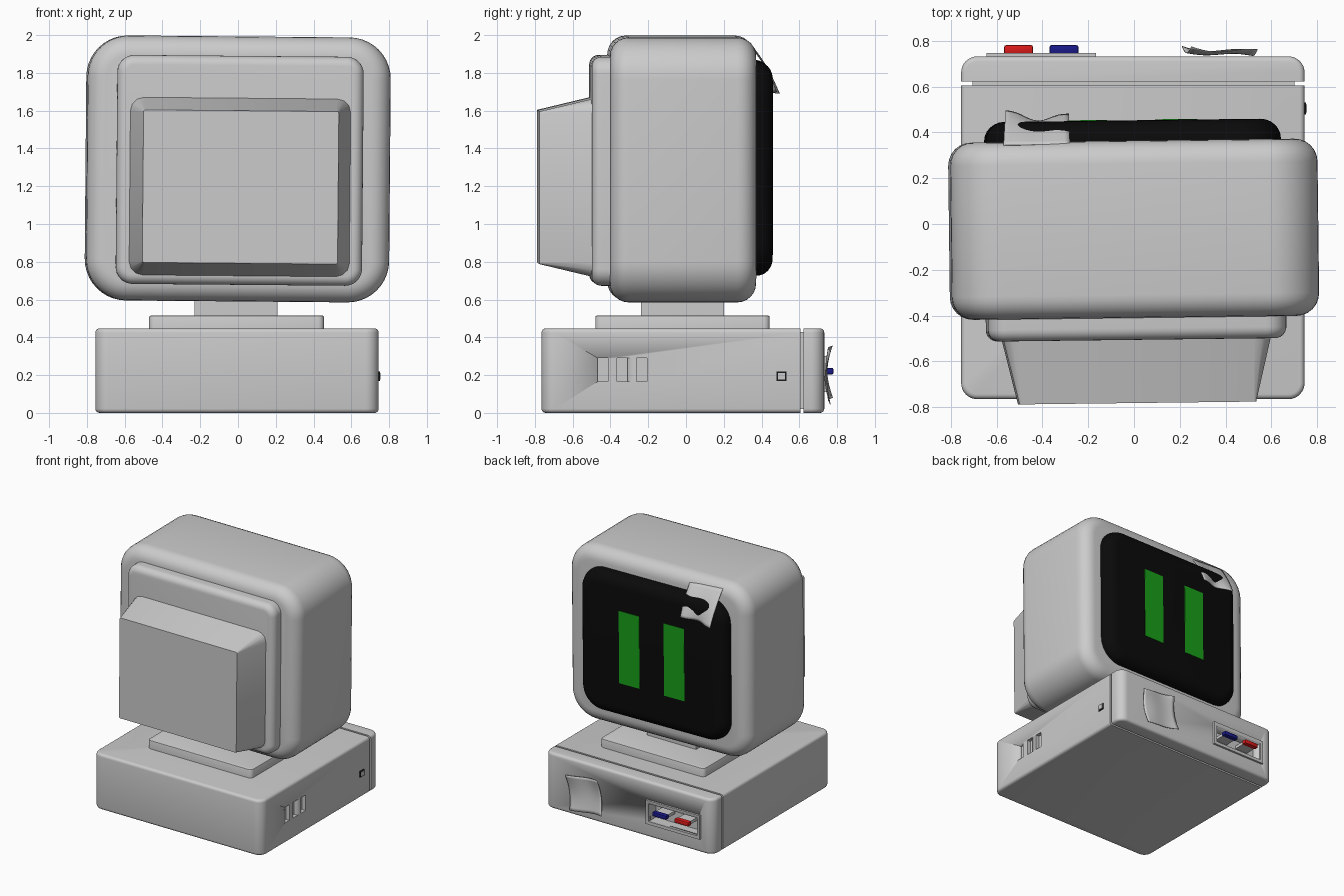
import bpy, bmesh
from math import sin, cos, pi, radians
from mathutils import Matrix, Vector

if "Cube" in bpy.data.objects:
    bpy.data.objects.remove(bpy.data.objects["Cube"])


def finish(name, bm, color=None):
    bmesh.ops.recalc_face_normals(bm, faces=bm.faces)
    me = bpy.data.meshes.new(name)
    bm.to_mesh(me)
    bm.free()
    ob = bpy.data.objects.new(name, me)
    bpy.context.collection.objects.link(ob)
    if color:
        mat = bpy.data.materials.new(name + "_colour")
        mat.diffuse_color = (*color, 1)
        mat.use_nodes = True
        mat.node_tree.nodes["Principled BSDF"].inputs["Base Color"].default_value = mat.diffuse_color
        me.materials.append(mat)
    bpy.ops.object.select_all(action='DESELECT')
    ob.select_set(True)
    bpy.context.view_layer.objects.active = ob
    bpy.ops.object.shade_smooth_by_angle(angle=radians(32))
    return ob


def add_box(bm, x, y, z):
    size = Matrix.Diagonal((x[1] - x[0], y[1] - y[0], z[1] - z[0], 1))
    mid = Matrix.Translation(((x[0] + x[1]) / 2, (y[0] + y[1]) / 2, (z[0] + z[1]) / 2))
    return bmesh.ops.create_cube(bm, size=1, matrix=mid @ size)['verts']


def box(name, x, y, z, color=None, bevel=0):
    bm = bmesh.new()
    add_box(bm, x, y, z)
    if bevel:
        bmesh.ops.bevel(bm, geom=bm.edges[:], offset=bevel, segments=2, profile=0.5, affect='EDGES')
    return finish(name, bm, color)


def edge_profile(a, b, start=(0, 0), end=(0, 0), n=6):
    """(position, inset) stations from a to b; start/end = (depth, inset) of rounding."""
    rings = []
    for pos, (d, e), s in ((a, start, 1), (b, end, -1)):
        part = [(pos + s * d * (1 - cos(i / n * pi / 2)), e * (1 - sin(i / n * pi / 2)))
                for i in range(n + 1)] if d else [(pos, 0)]
        rings += part[::s]
    return rings


def rounded_bm(u, v, r, rings, axis, n=8):
    """Rounded rectangle swept through the stations along axis Y or Z."""
    bm, loops = bmesh.new(), []
    for pos, inset in rings:
        k, loop = max(r - inset, 0.01), []
        u0, u1, v0, v1 = u[0] + inset + k, u[1] - inset - k, v[0] + inset + k, v[1] - inset - k
        for q, (cu, cv) in enumerate(((u1, v1), (u0, v1), (u0, v0), (u1, v0))):
            for i in range(n + 1):
                t = (q + i / n) * pi / 2
                pu, pv = cu + k * cos(t), cv + k * sin(t)
                loop.append(bm.verts.new((pu, pos, pv) if axis == 'Y' else (pu, pv, pos)))
        loops.append(loop)
    for a, b in zip(loops, loops[1:]):
        for i in range(len(a)):
            j = (i + 1) % len(a)
            bm.faces.new((a[i], a[j], b[j], b[i]))
    bm.faces.new(loops[0])
    bm.faces.new(loops[-1])
    return bm


def sheet(name, corners, offset, n=12):
    """Thin curled paper: bilinear patch pushed along y by offset(u, v)."""
    bm = bmesh.new()
    tl, tr, bl, br = map(Vector, corners)
    g = [[bm.verts.new(tl.lerp(tr, i / n).lerp(bl.lerp(br, i / n), j / n)
                       + Vector((0, offset(i / n, j / n), 0))) for i in range(n + 1)] for j in range(n + 1)]
    for j in range(n):
        for i in range(n):
            bm.faces.new((g[j][i], g[j][i + 1], g[j + 1][i + 1], g[j + 1][i]))
    ob = finish(name, bm)
    ob.modifiers.new("thickness", 'SOLIDIFY').thickness = 0.003
    return ob


def cut(ob, cutter):
    m = ob.modifiers.new("cut", 'BOOLEAN')
    m.object, m.operation, m.solver = cutter, 'DIFFERENCE', 'EXACT'
    cutter.hide_render = True
    cutter.hide_set(True)


# Base: one rounded slab split into body and rear panel with a groove between
def base_part(name, y, keep):
    bm = rounded_bm((-0.755, 0.745), (-0.765, 0.732), 0.07,
                    edge_profile(0, 0.447, (0.022, 0.022), (0.022, 0.022), 4), 'Z')
    res = bmesh.ops.bisect_plane(bm, geom=bm.verts[:] + bm.edges[:] + bm.faces[:],
                                 plane_co=(0, y, 0), plane_no=(0, keep, 0), clear_inner=True)
    edges = [e for e in res['geom_cut'] if isinstance(e, bmesh.types.BMEdge)]
    bmesh.ops.contextual_create(bm, geom=edges)
    return finish(name, bm)


body = base_part("base_body", 0.606, -1)
panel = base_part("base_rear_panel", 0.622, 1)
box("base_groove_core", (-0.705, 0.7), (0.59, 0.64), (0.02, 0.428))

# Side vents
bm = bmesh.new()
for y in (-0.44, -0.337, -0.234):
    add_box(bm, (0.715, 0.8), (y - 0.028, y + 0.028), (0.165, 0.29))
cut(body, finish("vent_cutter", bm))

# Side switch
box("switch_surround", (0.73, 0.751), (0.479, 0.531), (0.168, 0.218), (0.01, 0.01, 0.01))
box("switch_button", (0.74, 0.755), (0.487, 0.523), (0.176, 0.21))

# Rear port with two plugged-in sticks
port = box("port_cutter", (-0.62, -0.19), (0.655, 0.8), (0.135, 0.278))
frame = box("port_frame", (-0.645, -0.165), (0.72, 0.748), (0.11, 0.302))
cut(panel, port)
cut(frame, port)
for label, x, col in (("red", -0.504, (0.7, 0.01, 0.01)), ("blue", -0.306, (0.01, 0.01, 0.25))):
    box(label + "_stick_plug", (x - 0.055, x + 0.055), (0.64, 0.745), (0.208, 0.232))
    box(label + "_stick_cap", (x - 0.063, x + 0.063), (0.74, 0.781), (0.204, 0.238), col, 0.008)

# Stand
finish("stand_plate", rounded_bm((-0.47, 0.455), (-0.48, 0.443), 0.03,
                                 edge_profile(0.43, 0.515, end=(0.008, 0.008), n=2), 'Z', 3))
box("stand_neck", (-0.23, 0.208), (-0.238, 0.2), (0.5, 0.64))

# Monitor shell
monitor = [
    finish("monitor_case", rounded_bm((-0.804, 0.801), (0.59, 1.993), 0.22,
           edge_profile(-0.41, 0.364, (0.1, 0.1), (0.1, 0.1)), 'Y', 10)),
    finish("monitor_back_step", rounded_bm((-0.648, 0.656), (0.678, 1.89), 0.09,
           edge_profile(-0.506, -0.3, (0.05, 0.05)), 'Y')),
    finish("screen_glass", rounded_bm((-0.647, 0.643), (0.73, 1.865), 0.18,
           edge_profile(0.3, 0.453, end=(0.085, 0.09)), 'Y', 10), (0.003, 0.003, 0.003)),
    finish("monitor_tube_housing", rounded_bm((-0.582, 0.592), (0.722, 1.67), 0.075,
           [(-0.782, 0.07), (-0.49, 0)], 'Y', 3)),
]
# Green bars on the screen
for label, x in (("left", -0.205), ("right", 0.191)):
    monitor.append(box("screen_bar_" + label, (x - 0.09, x + 0.09), (0.44, 0.456), (1.015, 1.595),
                       (0.01, 0.35, 0.01)))

# The monitor sits slightly crooked on its stand
pivot = Matrix.Translation((0, -0.02, 1.29))
tilt = pivot @ Matrix.Rotation(radians(0.7), 4, 'Z') @ Matrix.Rotation(radians(0.5), 4, 'Y') @ pivot.inverted()
for ob in monitor:
    ob.data.transform(tilt)

# Paper notes
sheet("monitor_note", ((-0.28, 0.35, 1.935), (-0.57, 0.345, 1.955), (-0.285, 0.482, 1.70), (-0.56, 0.497, 1.69)),
      lambda u, v: 0.012 * sin(pi * v) - 0.03 * v ** 3 * sin(pi * u) + 0.008 * v * sin(3 * pi * u))
sheet("base_note", ((0.54, 0.765, 0.32), (0.25, 0.776, 0.355), (0.5, 0.765, 0.045), (0.21, 0.778, 0.08)),
      lambda u, v: -0.028 * sin(pi * v) - 0.015 * sin(pi * u) * (1 - sin(pi * v)) + 0.006 * sin(2 * pi * u))
